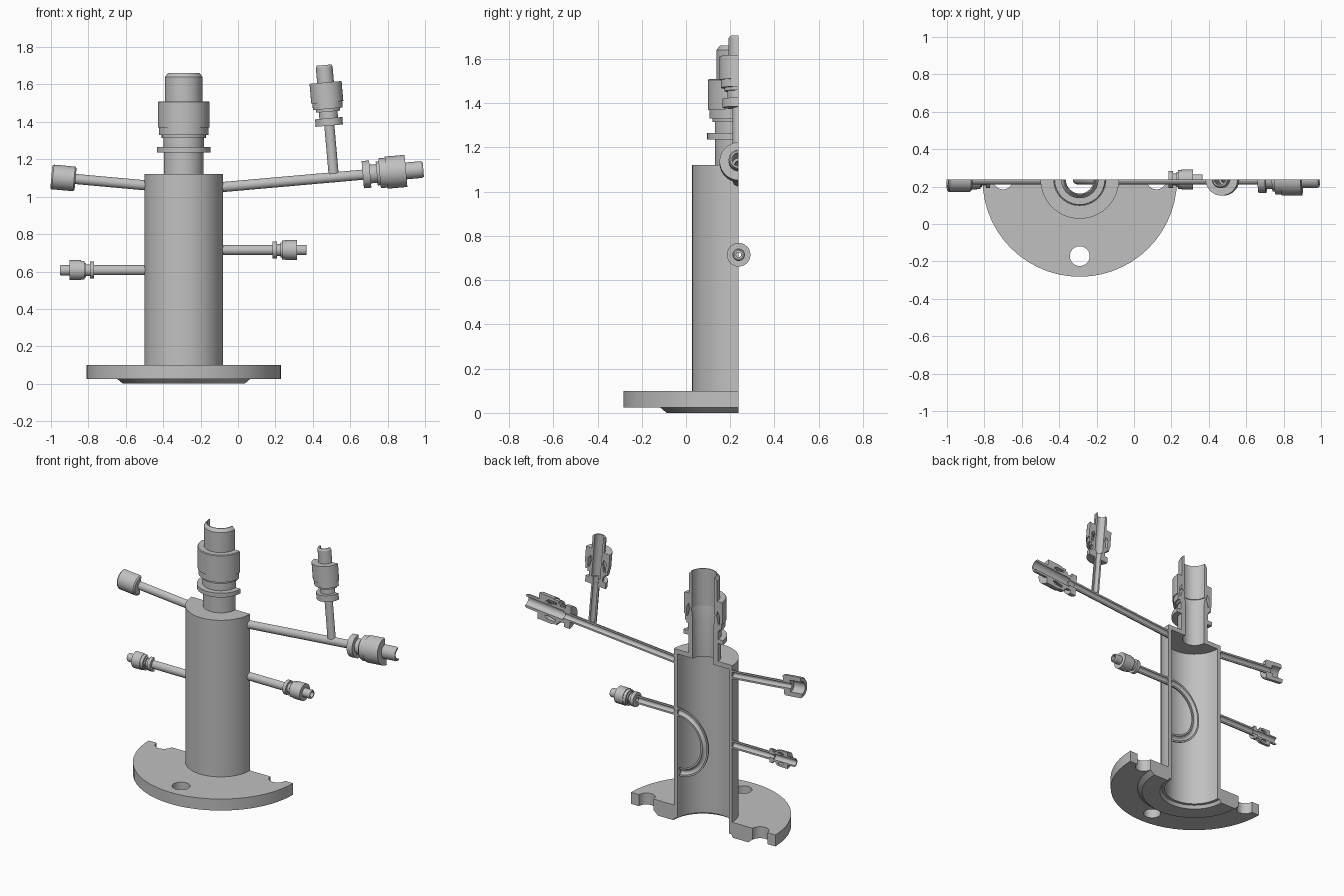
import bpy, bmesh, math
from mathutils import Vector

if "Cube" in bpy.data.objects:
    bpy.data.objects.remove(bpy.data.objects["Cube"])

CUT_Y = 0.238          # plane of the half section
AXIS_X = -0.29         # vertical axis of the vessel
SEG = 28

steel = bpy.data.materials.new("light grey steel")
steel.use_nodes = True
GREY = (0.53, 0.53, 0.53, 1)
steel.diffuse_color = GREY
steel.node_tree.nodes["Principled BSDF"].inputs["Base Color"].default_value = GREY


def finish(bm, name):
    bmesh.ops.recalc_face_normals(bm, faces=bm.faces)
    mesh = bpy.data.meshes.new(name)
    bm.to_mesh(mesh)
    bm.free()
    mesh.materials.append(steel)
    obj = bpy.data.objects.new(name, mesh)
    bpy.context.collection.objects.link(obj)
    smooth(obj)
    return obj


def smooth(obj):
    bpy.ops.object.select_all(action='DESELECT')
    obj.select_set(True)
    bpy.context.view_layer.objects.active = obj
    bpy.ops.object.shade_smooth_by_angle(angle=math.radians(28))


def loft(name, loops, ring):
    """Skin closed loops of points; either close into a ring or cap both ends."""
    bm = bmesh.new()
    vs = [[bm.verts.new(p) for p in loop] for loop in loops]
    n = len(vs[0])
    pairs = list(zip(vs, vs[1:])) + ([(vs[-1], vs[0])] if ring else [])
    for a, b in pairs:
        for i in range(n):
            j = (i + 1) % n
            bm.faces.new((a[i], a[j], b[j], b[i]))
    if not ring:
        bm.faces.new(vs[0])
        bm.faces.new(vs[-1])
    return finish(bm, name)


def lathe(name, profile, start, slope, full=False):
    """Turn a closed (along, radius) profile about an axis in the section plane."""
    d = Vector((math.cos(slope), 0, math.sin(slope)))
    u = Vector((-d.z, 0, d.x))
    v = Vector((0, -1, 0))
    o = Vector((start[0], CUT_Y, start[1]))
    count = 2 * SEG if full else SEG + 1
    loops = []
    for k in range(count):
        a = math.pi * k / SEG
        side = u * math.cos(a) + v * math.sin(a)
        loops.append([o + d * t + side * r for t, r in profile])
    return loft(name, loops, full)


def pipe(name, start, slope, length, ro=0.027, ri=0.016):
    return lathe(name, [(0, ri), (0, ro), (length, ro), (length, ri)], start, slope)


def along(start, slope, t):
    return (start[0] + math.cos(slope) * t, start[1] + math.sin(slope) * t)


def fitting(name, start, slope, ls=1.0, rs=1.0, full=False):
    """Compression fitting: flanged body, hollow nut and outlet tube."""
    parts = {
        "body": [(0, .018), (0, .073), (.04, .073), (.04, .05), (.115, .05),
                 (.165, .038), (.165, .03), (.05, .03), (.05, .018)],
        "nut": [(.075, .05), (.075, .064), (.09, .064), (.09, .08), (.125, .08),
                (.125, .086), (.232, .086), (.232, .044), (.185, .044),
                (.165, .064), (.105, .064), (.105, .05)],
        "outlet": [(.165, .03), (.165, .045), (.315, .045), (.325, .039), (.325, .03)],
    }
    for part, prof in parts.items():
        lathe(f"{name}_{part}", [(t * ls, r * rs) for t, r in prof], start, slope, full)


UP = math.pi / 2
BASE = (AXIS_X, 0)

# Base flange with raised face and four bolt holes
flange = lathe("base_flange", [(.0, .215), (.0, .325), (.025, .355), (.025, .52),
                               (.10, .52), (.10, .20), (.025, .20)], BASE, UP)
for i in range(4):
    a = i * UP
    bpy.ops.mesh.primitive_cylinder_add(
        vertices=40, radius=.053, depth=.4,
        location=(AXIS_X + .41 * math.cos(a), CUT_Y + .41 * math.sin(a), .05))
    cutter = bpy.context.object
    cutter.hide_render = True
    cutter.data.materials.append(steel)
    mod = flange.modifiers.new("bolt_hole", 'BOOLEAN')
    mod.operation, mod.solver, mod.object = 'DIFFERENCE', 'EXACT', cutter
    bpy.context.view_layer.objects.active = flange
    bpy.ops.object.modifier_apply(modifier=mod.name)
    bpy.data.objects.remove(cutter)
smooth(flange)

# Vessel wall and closed top with neck opening
lathe("vessel", [(.02, .185), (.02, .21), (1.12, .21), (1.12, .075),
                 (1.09, .075), (1.09, .185)], BASE, UP)

# Large top coupling
lathe("neck", [(1.12, .075), (1.12, .106), (1.237, .106), (1.237, .142), (1.265, .142),
               (1.265, .108), (1.37, .108), (1.42, .095), (1.42, .085), (1.34, .075)],
      BASE, UP)
lathe("neck_nut", [(1.315, .108), (1.315, .118), (1.33, .118), (1.33, .132), (1.37, .132),
                   (1.37, .138), (1.505, .138), (1.51, .134), (1.51, .099), (1.45, .099),
                   (1.42, .118), (1.36, .118), (1.36, .108)], BASE, UP)
lathe("neck_outlet", [(1.42, .08), (1.42, .10), (1.64, .10), (1.66, .085), (1.66, .08)],
      BASE, UP)

# Upper left arm with open socket
s = math.pi - math.atan(.09)
p = (-.485, 1.06)
pipe("upper_left_pipe", p, s, .40)
lathe("upper_left_socket", [(0, .016), (0, .058), (.008, .066), (.122, .066), (.13, .06),
                            (.13, .038), (.05, .038), (.05, .016)],
      along(p, s, .385), s)

# Upper right arm with end fitting and rising branch
s = math.atan(.088)
p = (-.10, 1.05)
pipe("upper_right_pipe", p, s, .775)
fitting("upper_right_fitting", along(p, s, .770), s)
b = along(p, s, .615)
pipe("branch_pipe", along(b, s + UP, .02), s + UP, .27)
fitting("branch_fitting", along(b, s + UP, .277), s + UP)

# Lower left outlet
pipe("lower_left_pipe", (-.48, .607), math.pi, .295)
fitting("lower_left_fitting", (-.77, .607), math.pi, .56, .62)

# Lower right inlet: bent tube hooking down inside the vessel
path = [(.19, .715), (-.105, .715)]
path += [(-.105 + .195 * math.cos(a), .52 + .195 * math.sin(a))
         for a in (math.radians(90 + 176 * k / 32) for k in range(1, 33))]
section = [(r, math.pi * k / 14) for r, ks in ((.027, range(15)), (.016, range(14, -1, -1)))
           for k in ks]
loops = []
for i, (x, z) in enumerate(path):
    if i < 2:
        n = Vector((0, 0, 1))
    else:
        n = Vector((x + .105, 0, z - .52)).normalized()
    loops.append([Vector((x, CUT_Y, z)) + n * (r * math.cos(a))
                  + Vector((0, -r * math.sin(a), 0)) for r, a in section])
loft("hooked_inlet_tube", loops, False)
fitting("lower_right_fitting", (.185, .715), 0, .56, .62, full=True)
